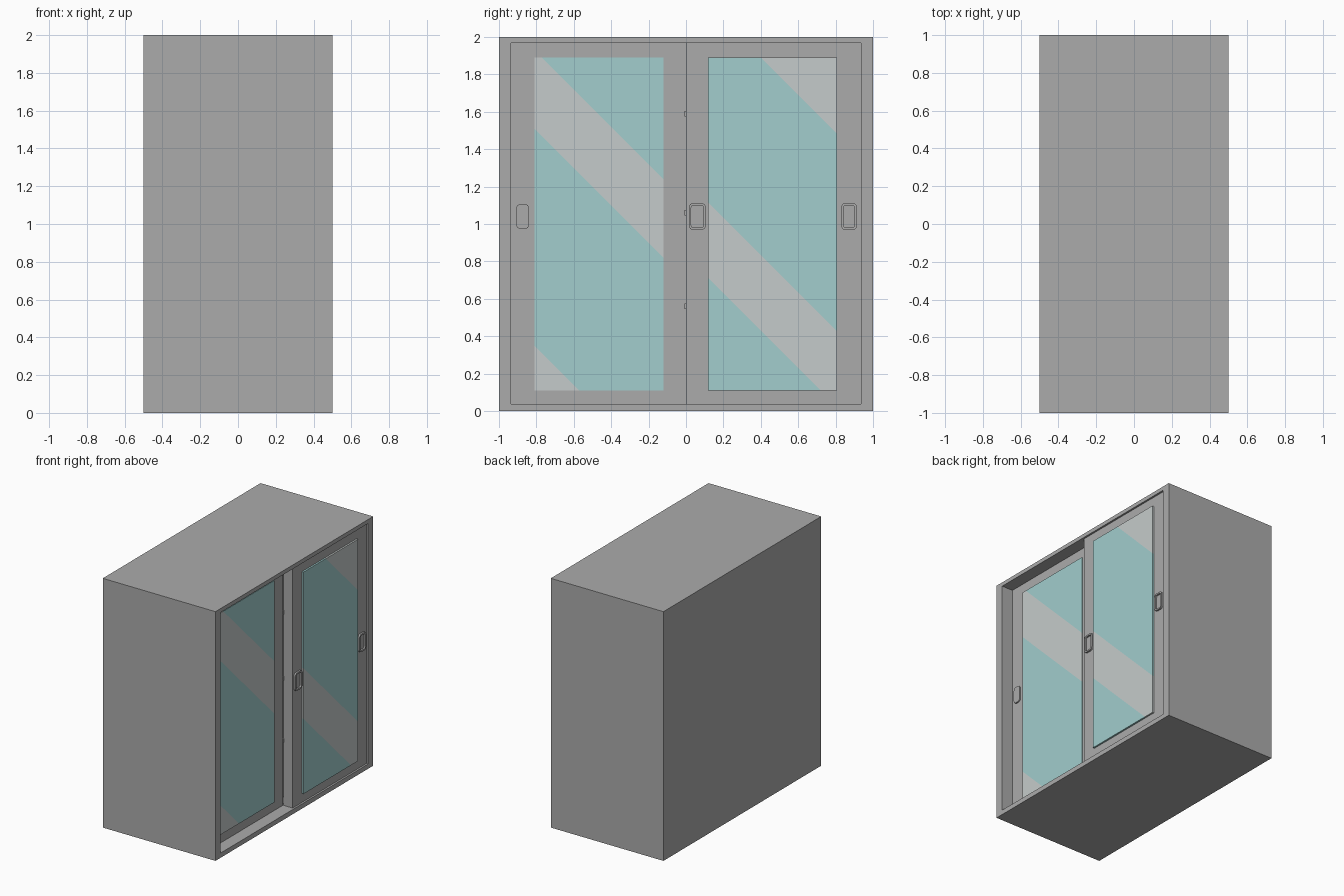
import bpy, bmesh, math
from mathutils import Vector

if "Cube" in bpy.data.objects:
    bpy.data.objects.remove(bpy.data.objects["Cube"])


def material(name, rgb):
    m = bpy.data.materials.new(name)
    m.diffuse_color = (*rgb, 1.0)
    m.use_nodes = True
    m.node_tree.nodes["Principled BSDF"].inputs["Base Color"].default_value = m.diffuse_color
    return m


GREY = material("grey_metal", (0.41, 0.41, 0.41))
GLASS = material("teal_glass", (0.36, 0.61, 0.61))
SHINE = material("pale_reflection", (0.56, 0.60, 0.595))


def finish(bm, name, mats):
    bmesh.ops.recalc_face_normals(bm, faces=bm.faces)
    me = bpy.data.meshes.new(name)
    bm.to_mesh(me)
    bm.free()
    for m in mats:
        me.materials.append(m)
    ob = bpy.data.objects.new(name, me)
    bpy.context.collection.objects.link(ob)
    return ob


def box_bm(lo, hi):
    bm = bmesh.new()
    bmesh.ops.create_cube(bm, size=1)
    lo, hi = Vector(lo), Vector(hi)
    for v in bm.verts:
        v.co = Vector([lo[i] + (v.co[i] + 0.5) * (hi[i] - lo[i]) for i in range(3)])
    return bm


def box(name, lo, hi):
    return finish(box_bm(lo, hi), name, [GREY])


# cabinet body with a recess in the +x face
bm = box_bm((-0.5, -1, 0), (0.5, 1, 2))
bm.faces.ensure_lookup_table()
front = max(bm.faces, key=lambda f: f.calc_center_median().x)
bmesh.ops.inset_region(bm, faces=[front], thickness=0.05)
for v in front.verts:
    v.co.y = math.copysign(0.935, v.co.y)
    v.co.z = 0.038 if v.co.z < 1 else 1.968
ext = bmesh.ops.extrude_discrete_faces(bm, faces=[front])["faces"][0]
for v in ext.verts:
    v.co.x = 0.32
finish(bm, "cabinet_body", [GREY])

# two sliding doors, the left one behind the right one
box("rear_door", (0.321, -0.935, 0.038), (0.40, 0.0, 1.968))
box("front_door", (0.405, 0.0, 0.038), (0.485, 0.935, 1.968))


# glass plates, cut along diagonals (y + z = c) into alternating bands
def glass(name, x0, x1, y0, y1, cuts, shiny):
    bm = box_bm((x0, y0, 0.11), (x1, y1, 1.89))
    for c in cuts:
        bmesh.ops.bisect_plane(bm, geom=bm.verts[:] + bm.edges[:] + bm.faces[:],
                               plane_co=(0, 0, c), plane_no=(0, 1, 1))
    for f in bm.faces:
        p = f.calc_center_median()
        s = p.y + p.z
        f.material_index = int(any(a < s < b for a, b in shiny))
    finish(bm, name, [GLASS, SHINE])


glass("rear_glass", 0.398, 0.408, -0.81, -0.12, (-0.46, 0.70, 1.12),
      ((-9, -0.46), (0.70, 1.12)))
glass("front_glass", 0.483, 0.499, 0.118, 0.808, (0.83, 1.235, 2.29),
      ((0.83, 1.235), (2.29, 9)))


# rounded finger-pull handles
def handle(name, x, y, w, h, depth, rim):
    bm = bmesh.new()
    r = 0.024
    pts = []
    for k, (sy, sz) in enumerate(((1, 1), (-1, 1), (-1, -1), (1, -1))):
        for i in range(5):
            a = math.pi / 2 * (k + i / 4)
            pts.append(bm.verts.new((x, y + sy * (w / 2 - r) + r * math.cos(a),
                                     1.04 + sz * (h / 2 - r) + r * math.sin(a))))
    base = bm.faces.new(pts)
    top = [g for g in bmesh.ops.extrude_face_region(bm, geom=[base])["geom"]]
    for v in [g for g in top if isinstance(g, bmesh.types.BMVert)]:
        v.co.x += depth
    cap = [g for g in top if isinstance(g, bmesh.types.BMFace)][0]
    if rim:
        bmesh.ops.inset_region(bm, faces=[cap], thickness=rim)
        inner = bmesh.ops.extrude_discrete_faces(bm, faces=[cap])["faces"][0]
        for v in inner.verts:
            v.co.x -= depth * 0.9
    finish(bm, name, [GREY])


handle("front_door_handle_inner", 0.484, 0.06, 0.09, 0.145, 0.015, 0.013)
handle("front_door_handle_outer", 0.484, 0.872, 0.085, 0.145, 0.015, 0.013)
handle("rear_door_handle", 0.399, -0.873, 0.068, 0.135, 0.012, 0)

# small stops between the doors
for i, z in enumerate((0.56, 1.06, 1.59)):
    box(f"door_stop_{i + 1}", (0.40, -0.008, z - 0.015), (0.41, 0.01, z + 0.015))
